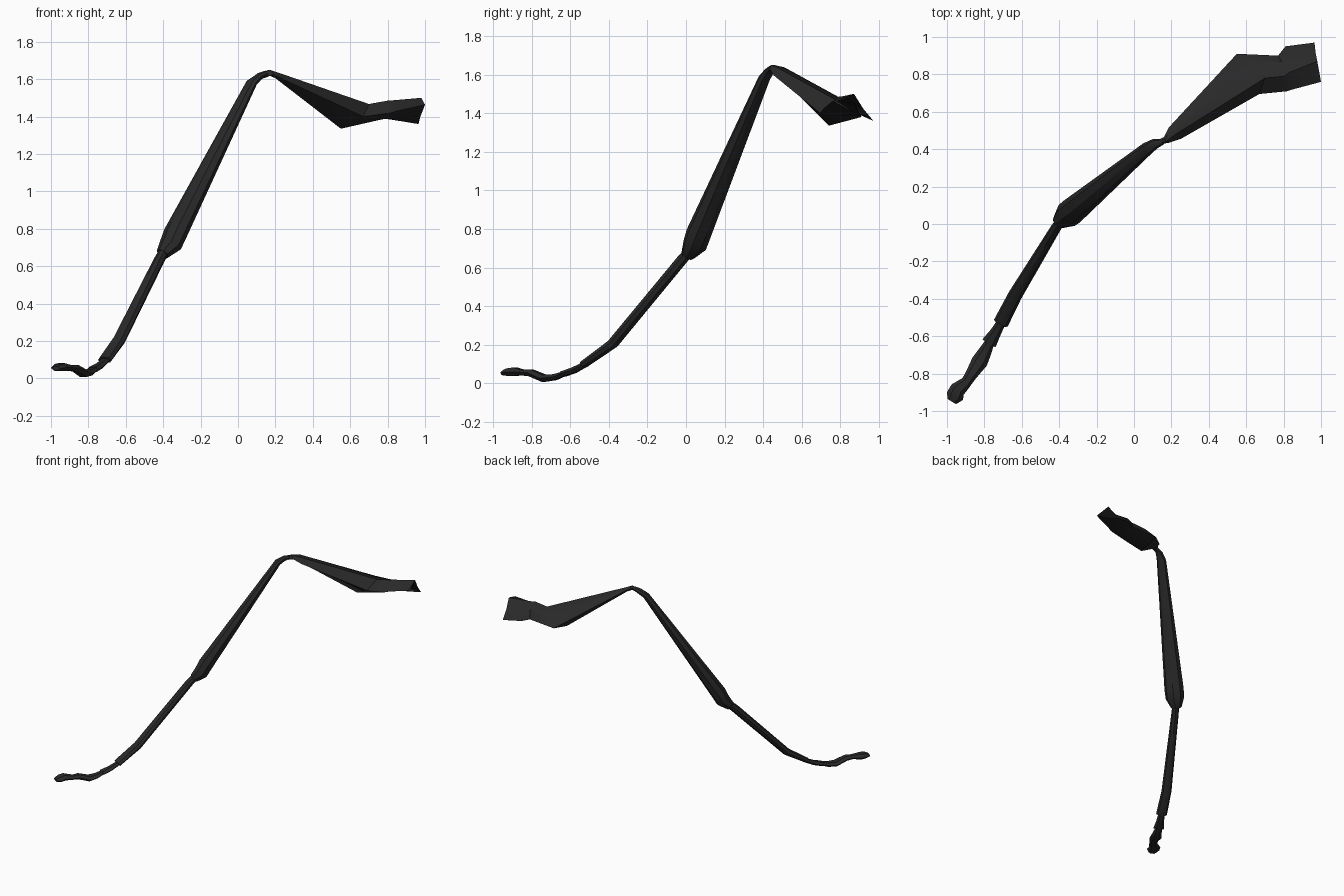
import bpy, bmesh, math
from mathutils import Vector

mat = bpy.data.materials.new("black_shell")
mat.diffuse_color = (0.022, 0.022, 0.022, 1)


def loft(name, rings, cap_end=True):
    """Skin a series of equal-sized vertex rings."""
    bm = bmesh.new()
    loops = [[bm.verts.new(p) for p in ring] for ring in rings]
    n = len(loops[0])
    for a, b in zip(loops, loops[1:]):
        for i in range(n):
            j = (i + 1) % n
            bm.faces.new((a[i], a[j], b[j], b[i]))
    bm.faces.new(loops[0])
    if cap_end:
        bm.faces.new(loops[-1])
    bmesh.ops.recalc_face_normals(bm, faces=bm.faces)
    me = bpy.data.meshes.new(name)
    bm.to_mesh(me)
    bm.free()
    me.materials.append(mat)
    ob = bpy.data.objects.new(name, me)
    bpy.context.collection.objects.link(ob)
    bpy.context.view_layer.objects.active = ob
    ob.select_set(True)
    bpy.ops.object.shade_smooth_by_angle(angle=math.radians(35))
    ob.select_set(False)


def limb(name, stations, sides=8):
    """Tapered limb along stations (x, y, z, width, height)."""
    pts = [Vector(s[:3]) for s in stations]
    rings = []
    for k, s in enumerate(stations):
        d = (pts[min(k + 1, len(pts) - 1)] - pts[max(k - 1, 0)]).normalized()
        side = d.cross(Vector((0, 0, 1))).normalized()
        up = side.cross(d)
        rings.append([pts[k] + side * (math.cos(t) * s[3] / 2) + up * (math.sin(t) * s[4] / 2)
                      for t in (2 * math.pi * i / sides for i in range(sides))])
    loft(name, rings)


# Upper leg: flattened, flared, open at the body end
# ring order: back, bottom, front, top, top-back
loft("upper_leg", [
    [(.13, .45, 1.62), (.14, .44, 1.605), (.16, .43, 1.615), (.15, .435, 1.64), (.14, .445, 1.64)],
    [(.16, .465, 1.64), (.165, .45, 1.62), (.19, .435, 1.625), (.17, .44, 1.65), (.165, .455, 1.65)],
    [(.185, .515, 1.63), (.20, .47, 1.605), (.25, .455, 1.595), (.215, .475, 1.635), (.20, .51, 1.637)],
    [(.55, .91, 1.38), (.55, .74, 1.335), (.67, .695, 1.40), (.70, .78, 1.467), (.62, .87, 1.44)],
    [(.77, .90, 1.39), (.77, .80, 1.385), (.82, .71, 1.42), (.80, .79, 1.485), (.79, .87, 1.45)],
    [(.81, .95, 1.385), (.82, .83, 1.39), (.85, .72, 1.43), (.83, .81, 1.487), (.82, .90, 1.445)],
    [(.965, .97, 1.36), (.975, .88, 1.40), (1.0, .76, 1.463), (.98, .87, 1.50), (.97, .92, 1.42)],
], cap_end=False)

# Long shin, thickening towards the ankle
limb("shin", [
    (.155, .44, 1.632, .03, .03),
    (.115, .43, 1.615, .055, .04),
    (.073, .405, 1.58, .07, .05),
    (-.335, .065, .775, .145, .115),
    (-.36, .045, .715, .14, .11),
    (-.403, .01, .665, .08, .07)])

# Foot segments
limb("foot_long_segment", [
    (-.39, .02, .685, .05, .055),
    (-.42, -.025, .635, .055, .06),
    (-.635, -.38, .205, .075, .055),
    (-.712, -.53, .098, .082, .04)])
limb("foot_middle_segment", [
    (-.70, -.51, .105, .045, .03),
    (-.74, -.58, .068, .06, .035),
    (-.775, -.637, .048, .082, .032)], 6)
limb("foot_end_segment", [
    (-.765, -.62, .053, .045, .026),
    (-.795, -.68, .032, .07, .036),
    (-.825, -.735, .026, .088, .042),
    (-.87, -.805, .055, .065, .042),
    (-.905, -.86, .055, .055, .03)], 6)
limb("toe", [
    (-.895, -.845, .057, .06, .03),
    (-.943, -.885, .06, .085, .05),
    (-.957, -.92, .058, .095, .045),
    (-.974, -.948, .053, .055, .025)], 6)
